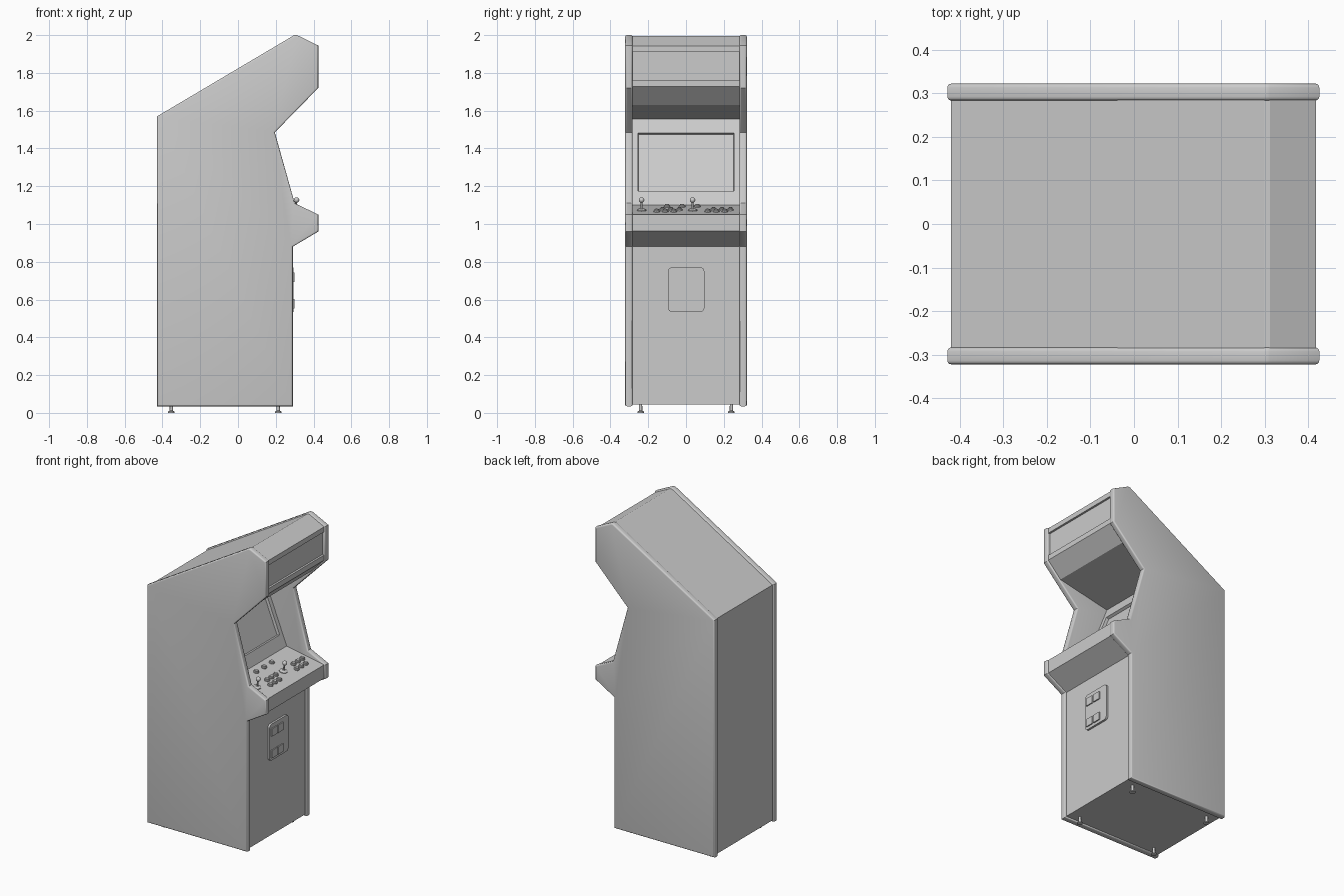
import bpy, bmesh, math
from mathutils import Vector, Matrix

if "Cube" in bpy.data.objects:
    bpy.data.objects.remove(bpy.data.objects["Cube"])


def finish(name, bm, smooth=False):
    bmesh.ops.recalc_face_normals(bm, faces=bm.faces)
    mesh = bpy.data.meshes.new(name)
    bm.to_mesh(mesh)
    bm.free()
    ob = bpy.data.objects.new(name, mesh)
    bpy.context.collection.objects.link(ob)
    if smooth:
        bpy.ops.object.select_all(action='DESELECT')
        bpy.context.view_layer.objects.active = ob
        ob.select_set(True)
        bpy.ops.object.shade_smooth_by_angle(angle=math.radians(35))
    return ob


def prism(pts, y0, y1):
    """Extrude an (x, z) profile along y."""
    bm = bmesh.new()
    face = bm.faces.new([bm.verts.new((x, y0, z)) for x, z in pts])
    ext = bmesh.ops.extrude_face_region(bm, geom=[face])['geom']
    bmesh.ops.translate(bm, vec=(0, y1 - y0, 0),
                        verts=[g for g in ext if isinstance(g, bmesh.types.BMVert)])
    bmesh.ops.recalc_face_normals(bm, faces=bm.faces)
    return bm


def box(name, lo, hi, corner=0):
    """Box with optional rounded corners seen along x."""
    lo, hi = Vector(lo), Vector(hi)
    bm = bmesh.new()
    bmesh.ops.create_cube(bm, size=1, matrix=Matrix.Translation((lo + hi) / 2)
                          @ Matrix.Diagonal((*(hi - lo), 1)))
    if corner:
        edges = [e for e in bm.edges if abs(e.verts[0].co.x - e.verts[1].co.x) > 1e-4]
        bmesh.ops.bevel(bm, geom=edges, offset=corner, segments=4, profile=0.5, affect='EDGES')
    return finish(name, bm)


def turned(name, profile, matrix, steps=20):
    """Lathe an (r, z) profile around its own z axis."""
    bm = bmesh.new()
    vs = [bm.verts.new((r, 0, z)) for r, z in profile]
    edges = [bm.edges.new(p) for p in zip(vs, vs[1:])]
    bmesh.ops.spin(bm, geom=vs + edges, cent=(0, 0, 0), axis=(0, 0, 1),
                   angle=math.tau, steps=steps)
    bmesh.ops.remove_doubles(bm, verts=bm.verts, dist=1e-5)
    bm.transform(matrix)
    return finish(name, bm, True)


# Side panels with rounded edge trim
SIDE = [(-.428, .035), (.29, .035), (.29, .88), (.425, .96), (.425, 1.05), (.30, 1.11),
        (.195, 1.485), (.425, 1.72), (.425, 1.945), (.312, 2.0), (.298, 2.0), (-.428, 1.57)]
for side, y0, y1 in (("left", -.322, -.283), ("right", .283, .322)):
    bm = prism(SIDE, y0, y1)
    rim = [e for e in bm.edges if abs(e.verts[0].co.y - e.verts[1].co.y) < 1e-4]
    bmesh.ops.bevel(bm, geom=rim, offset=.009, segments=3, profile=0.5, affect='EDGES')
    finish("side_panel_" + side, bm, True)

# Cabinet body between the side panels
BODY = [(-.42, .045), (.28, .045), (.28, .882), (.418, .963), (.418, 1.05), (.15, 1.10),
        (-.03, 1.555), (.325, 1.63), (.418, 1.727), (.418, 1.76), (.395, 1.76),
        (.395, 1.91), (.418, 1.91), (.418, 1.942), (.312, 1.994), (.298, 1.994), (-.42, 1.567)]
bm = prism(BODY, -.284, .284)

# Recessed screen in the sloping bezel
mid = Vector((.06, 0, 1.3275))
bezel = min(bm.faces, key=lambda f: (f.calc_center_median() - mid).length)
bmesh.ops.inset_individual(bm, faces=[bezel], thickness=.042)
for v in bezel.verts:
    v.co.z = 1.483 if v.co.z > 1.33 else 1.175
    v.co.x = .15 - .18 * (v.co.z - 1.10) / .455
bmesh.ops.inset_individual(bm, faces=[bezel], thickness=.003, depth=-.018)
finish("cabinet_body", bm)

# Marquee panel set back between its retainer strips
box("marquee_panel", (.39, -.283, 1.76), (.405, .283, 1.91))

# Coin door with four coin plates
box("coin_door", (.275, -.095, .535), (.293, .097, .77), .02)
for y in (-.08, -.016):
    for z in (.553, .693):
        box("coin_plate", (.285, y, z), (.30, y + .053, z + .05))

# Controls, mounted square to the sloping control panel
SLOPE = .05 / .268


def on_panel(x, y):
    return (Matrix.Translation((x, y, 1.05 + (.418 - x) * SLOPE))
            @ Matrix.Rotation(math.atan(SLOPE), 4, 'Y'))


BUTTON = [(.0165, -.003), (.0165, .006), (.014, .009), (.0115, .009),
          (.0115, .013), (.0095, .015), (0, .015)]
BALL = [(.0145 * math.sin(a), .056 - .0145 * math.cos(a))
        for a in (math.pi * (.12 + .88 * i / 9) for i in range(10))]
STICK = [(.025, -.003), (.025, .004), (.022, .006), (.009, .008), (.005, .012), (.005, .04)] + BALL
for player, shift in ((1, 0), (2, .27)):
    turned(f"joystick_{player}", STICK, on_panel(.30, -.235 + shift))
    for i in range(3):
        turned(f"lower_button_{player}", BUTTON, on_panel(.34, -.155 + .045 * i + shift))
        turned(f"upper_button_{player}", BUTTON, on_panel(.295, -.125 + .045 * i + shift))
for y in (-.10, -.02, .06):
    turned("start_button", BUTTON, on_panel(.20, y))

# Levelling feet
FOOT = [(0, 0), (.017, 0), (.017, .007), (.009, .012), (.008, .05)]
for x in (-.353, .213):
    for y in (-.24, .24):
        turned("levelling_foot", FOOT, Matrix.Translation((x, y, 0)), 12)
